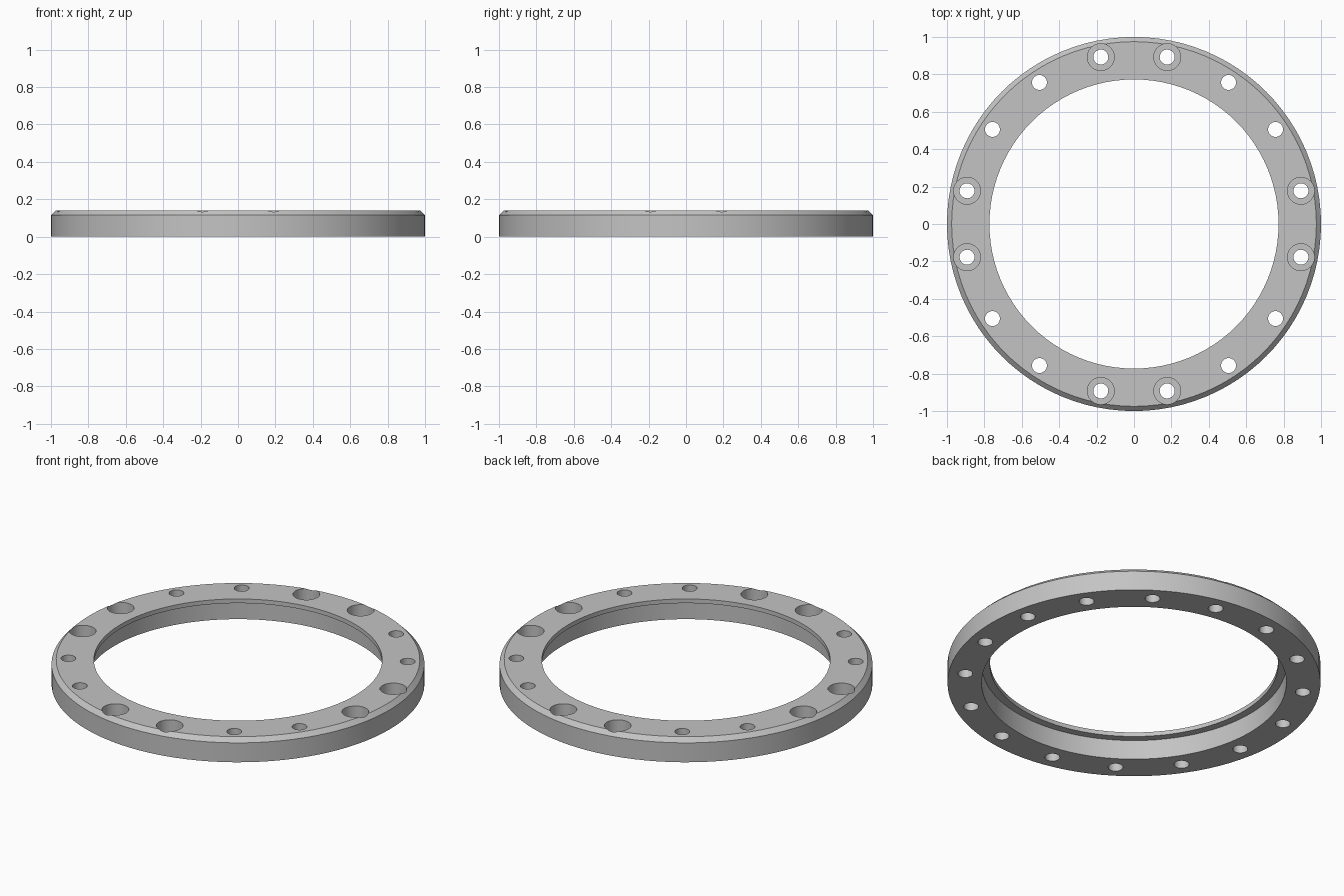
import bpy
import bmesh
from math import cos, sin, pi, radians

if "Cube" in bpy.data.objects:
    bpy.data.objects.remove(bpy.data.objects["Cube"], do_unlink=True)

HEIGHT = 0.14
STEP = 0.115          # chamfer start and underside of the inner lip
BOLT_RADIUS = 0.91
HOLES = 16

metal = bpy.data.materials.new("grey metal")
metal.use_nodes = True
metal.diffuse_color = (0.55, 0.55, 0.55, 1)
metal.node_tree.nodes["Principled BSDF"].inputs["Base Color"].default_value = (0.55, 0.55, 0.55, 1)


def revolve(bm, profile, segments, centre=(0, 0), closed=False):
    """Sweep an (r, z) profile about a vertical axis; open profiles get end caps."""
    loops = []
    for r, z in profile:
        loops.append([bm.verts.new((centre[0] + r * cos(2 * pi * i / segments),
                                    centre[1] + r * sin(2 * pi * i / segments), z))
                      for i in range(segments)])
    pairs = list(zip(loops, loops[1:]))
    if closed:
        pairs.append((loops[-1], loops[0]))
    else:
        bm.faces.new(loops[0][::-1])
        bm.faces.new(loops[-1])
    for a, b in pairs:
        for i in range(segments):
            j = (i + 1) % segments
            bm.faces.new((a[i], a[j], b[j], b[i]))


def finish(bm, name):
    bmesh.ops.recalc_face_normals(bm, faces=bm.faces)
    mesh = bpy.data.meshes.new(name)
    bm.to_mesh(mesh)
    bm.free()
    mesh.materials.append(metal)
    obj = bpy.data.objects.new(name, mesh)
    bpy.context.collection.objects.link(obj)
    return obj


# Ring body: chamfered rim outside, stepped bore with a thin lip inside
bm = bmesh.new()
revolve(bm, [(0.817, 0), (1, 0), (1, STEP), (0.975, HEIGHT),
             (0.773, HEIGHT), (0.773, STEP), (0.817, STEP)], 96, closed=True)
ring = finish(bm, "flange_ring")

# Bolt holes: the pair beside each axis is counterbored from the top
bm = bmesh.new()
for k in range(HOLES):
    angle = radians(360 / HOLES * (k + 0.5))
    centre = (BOLT_RADIUS * cos(angle), BOLT_RADIUS * sin(angle))
    if k % 4 in (0, 3):
        profile = [(0.04, -0.1), (0.04, 0.06), (0.072, 0.06), (0.072, 0.3)]
    else:
        profile = [(0.04, -0.1), (0.04, 0.3)]
    revolve(bm, profile, 32, centre)
cutter = finish(bm, "bolt_hole_cutter")
cutter.hide_render = True

cut = ring.modifiers.new("bolt_holes", "BOOLEAN")
cut.operation = "DIFFERENCE"
cut.solver = "EXACT"
cut.object = cutter

# Apply the cut and smooth the curved walls
bpy.ops.object.select_all(action="DESELECT")
ring.select_set(True)
bpy.context.view_layer.objects.active = ring
bpy.ops.object.modifier_apply(modifier=cut.name)
bpy.data.objects.remove(cutter, do_unlink=True)
bpy.ops.object.shade_smooth_by_angle(angle=radians(30))
